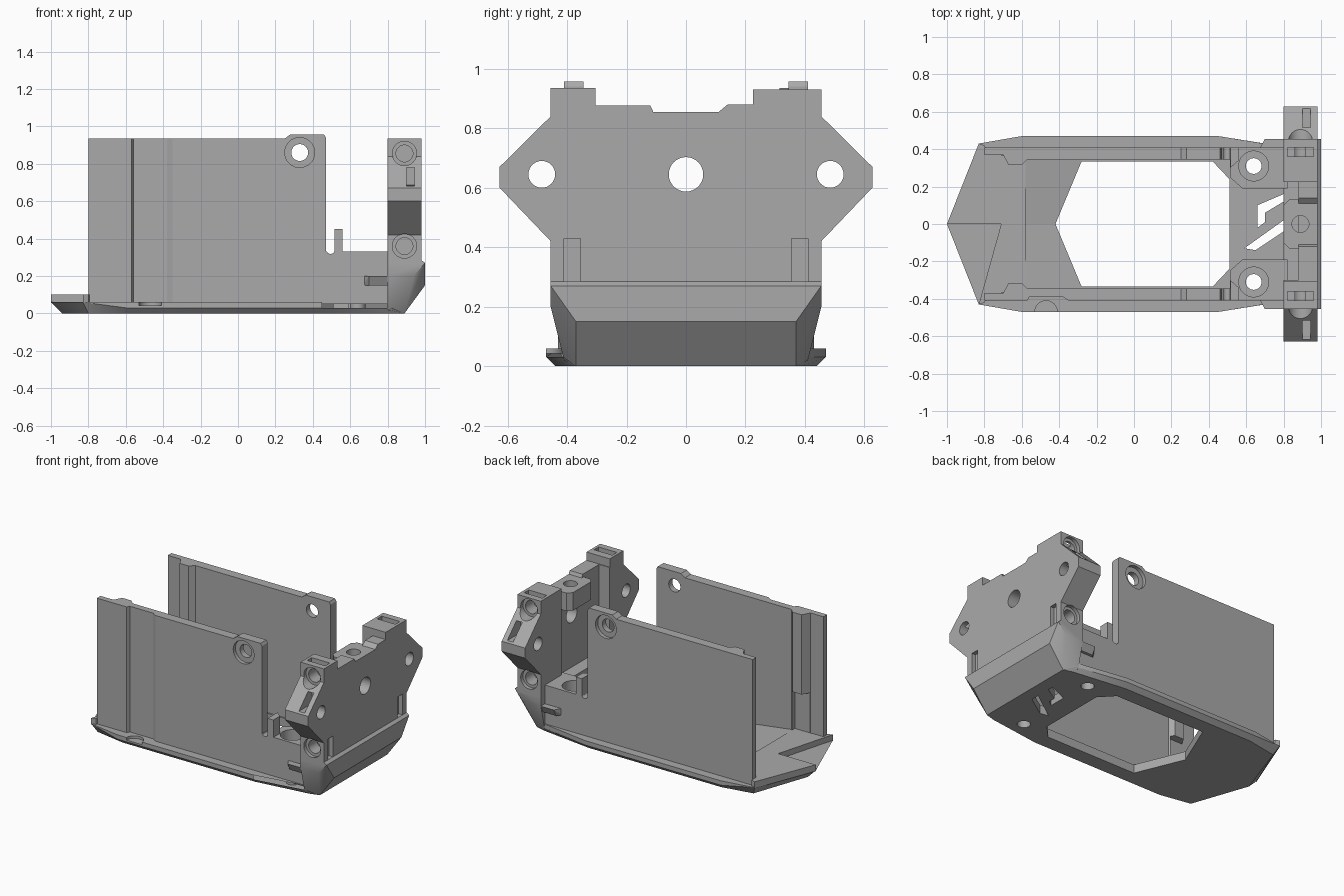
import bpy, bmesh, math
from mathutils import Vector

if "Cube" in bpy.data.objects:
    bpy.data.objects.remove(bpy.data.objects["Cube"])

grey = bpy.data.materials.new("plain grey")
grey.use_nodes = True
GREY = (0.4, 0.4, 0.4, 1)
grey.diffuse_color = GREY
grey.node_tree.nodes["Principled BSDF"].inputs["Base Color"].default_value = GREY


def finish(name, bm):
    bmesh.ops.recalc_face_normals(bm, faces=bm.faces)
    mesh = bpy.data.meshes.new(name)
    bm.to_mesh(mesh)
    bm.free()
    mesh.materials.append(grey)
    ob = bpy.data.objects.new(name, mesh)
    bpy.context.collection.objects.link(ob)
    return ob


def place(axis, a, b, c):
    return {"x": (c, a, b), "y": (a, c, b), "z": (a, b, c)}[axis]


def prism(name, pts, axis, lo, hi):
    """Extrude a flat outline along an axis."""
    bm = bmesh.new()
    face = bm.faces.new([bm.verts.new(place(axis, a, b, lo)) for a, b in pts])
    new = bmesh.ops.extrude_face_region(bm, geom=[face])["geom"]
    shift = Vector(place(axis, 0, 0, hi - lo))
    bmesh.ops.translate(bm, vec=shift, verts=[v for v in new if isinstance(v, bmesh.types.BMVert)])
    return finish(name, bm)


def hull(name, pts):
    bm = bmesh.new()
    verts = [bm.verts.new(p) for p in pts]
    bmesh.ops.convex_hull(bm, input=verts)
    bmesh.ops.dissolve_limit(bm, angle_limit=0.01, verts=bm.verts, edges=bm.edges)
    return finish(name, bm)


def box(name, x0, x1, y0, y1, z0, z1):
    return prism(name, [(x0, y0), (x1, y0), (x1, y1), (x0, y1)], "z", z0, z1)


def rod(axis, a, b, lo, hi, r, sides=32):
    ring = [2 * math.pi * i / sides for i in range(sides)]
    return prism("cutter", [(a + r * math.cos(t), b + r * math.sin(t)) for t in ring], axis, lo, hi)


def cut(ob, cutters):
    bpy.context.view_layer.objects.active = ob
    for c in cutters:
        c.hide_render = True
        mod = ob.modifiers.new("cut", "BOOLEAN")
        mod.operation, mod.solver, mod.object = "DIFFERENCE", "EXACT", c
        bpy.ops.object.modifier_apply(modifier=mod.name)
        bpy.data.objects.remove(c)


def both(half):
    """Mirror a half outline across y = 0 and close it."""
    return half + [(x, -y) for x, y in reversed(half) if y != 0]


# base tray with chamfered underside and a large opening
rim = both([(-1, 0), (-.83, .43), (-.6, .47), (.45, .47), (.7, .43), (.82, .41), (.89, .37)])
sole = both([(-.94, 0), (-.8, .4), (-.58, .44), (.44, .44), (.7, .4), (.82, .39), (.89, .37)])
side = [p for p in rim if p[0] > -.7]
base = hull("base_tray", [(x, y, .06) for x, y in rim] + [(x, y, .03) for x, y in side]
            + [(x, y, 0) for x, y in sole])
opening = prism("cutter", both([(-.42, 0), (-.28, .335), (.42, .335), (.51, .24)]), "z", -.1, .2)
vents = [prism("cutter", [(.59, -.13), (.65, -.14), (.8, -.04), (.8, .02)], "z", -.1, .2),
         prism("cutter", [(.66, .1), (.66, -.02), (.7, .01), (.7, .06), (.8, .12), (.8, .16)], "z", -.1, .2)]
cut(base, [opening] + vents + [rod("z", .64, s * .31, -.1, .2, .042) for s in (-1, 1)])

# raised nose floor and the ramp behind it
prism("nose_floor", both([(-1, 0), (-.83, .43), (-.8, .42), (-.78, .38), (-.58, .345)]) + [(-.71, 0)],
      "z", .055, .1)
for s, label in ((1, "left"), (-1, "right")):
    top = [(-.71, 0, .1), (-.58, s * .345, .1), (-.28, s * .345, .06), (-.42, 0, .06)]
    hull(label + "_floor_ramp", top + [(x, y, .05) for x, y, z in top])

for s, label in ((1, "left"), (-1, "right")):
    # tall side wall: the right one has a shallow outer recess
    recess = [(-.57, .41), (-.56, .39), (-.38, .39), (-.35, .41)] if s < 0 else []
    plan = [(-.8, .41)] + recess + [(.47, .41), (.47, .345), (-.57, .345), (-.6, .315), (-.67, .315),
                                  (-.7, .37), (-.8, .37)]
    wall = prism(label + "_wall", [(x, s * y) for x, y in plan], "z", .05, .935)
    lower_rib = box("cutter", -.71, -.58, *sorted((s * .25, s * .368)), .1, .38)
    cut(wall, [lower_rib, rod("y", .33, .86, -.6, .6, .045),
               rod("y", .33, .86, *sorted((s * .385, s * .6)), .08)])
    tab = prism(label + "_wall_tab", [(.25, .935), (.28, .957), (.46, .957), (.47, .94), (.47, .93), (.25, .93)],
                "y", *sorted((s * .345, s * .41)))
    cut(tab, [rod("y", .33, .86, *sorted((s * .385, s * .6)), .08)])
    if s < 0:
        cut(base, [rod("z", -.47, -.47, .042, .2, .06)])

    # low corner block with counterbored screw hole
    block = prism(label + "_corner_block",
                  [(x, s * y) for x, y in [(.46, .41), (.82, .41), (.82, .19), (.58, .19), (.512, .25),
                                          (.512, .345), (.46, .345)]], "z", .05, .33)
    cut(block, [rod("z", .64, s * .31, 0, .5, .042), rod("z", .64, s * .31, .22, .5, .08),
                rod("y", .495, .34, -.6, .6, .022)])
    prism(label + "_post", [(.515, s * .41), (.56, s * .41), (.56, s * .34), (.515, s * .3)], "z", .3, .45)

    # small side wing ahead of the bumper
    hull(label + "_side_wing", [(x, s * y, z) for x, y, z in
         [(.67, .4, .2), (.7, .455, .2), (.9, .455, .2), (.9, .4, .2),
          (.67, .4, .15), (.7, .43, .15), (.9, .43, .15), (.9, .4, .15)]])

# angled end bumper
hull("end_bumper", [(x, s * y, z) for s in (-1, 1) for x, y, z in
     [(.8, .455, .27), (.98, .455, .285), (1, .455, .27), (.8, .455, .2), (.94, .455, .2), (1, .37, .15),
      (.8, .41, .15), (.91, .41, .15), (.89, .37, 0), (.8, .41, .02), (.8, .37, 0)]])

# end panel with two outward ears
profile = [(-.455, .25), (.455, .25), (.455, .42), (.627, .6), (.627, .67), (.455, .84), (.455, .93),
           (.225, .93), (.225, .88), (.14, .88), (.11, .855), (-.11, .855), (-.12, .877),
           (-.305, .877), (-.305, .935), (-.455, .935), (-.455, .84), (-.627, .67), (-.627, .6), (-.455, .42)]
panel = prism("end_panel", profile, "x", .8, .98)
cutters = [box("cutter", .7, .88, -.3, .225, .27, 1.1), rod("x", 0, .645, .7, 1.1, .058)]
for s in (-1, 1):
    cutters += [rod("x", s * .485, .645, .7, 1.1, .045),
                box("cutter", .95, 1.1, *sorted((s * .355, s * .41)), .285, .43),
                box("cutter", .82, .96, *sorted((s * .36, s * .41)), .89, 1.1),
                box("cutter", .9, .945, *sorted((s * .47, s * .7)), .68, .78)]
    for z in (.36, .855):
        cutters += [rod("y", .89, z, *sorted((s * .43, s * .8)), .065),
                    rod("y", .89, z, *sorted((s * .34, s * .8)), .045)]
cut(panel, cutters)

# central screw boss on the panel
boss = prism("panel_boss", [(.9, -.13), (.83, -.13), (.8, -.1), (.8, .1), (.83, .13), (.9, .13)], "z", .73, .855)
cut(boss, [rod("z", .89, 0, .5, 1.1, .045)])
cut(panel, [rod("z", .89, 0, .73, 1.1, .045)])

# crisp edges with smooth bores
for ob in bpy.context.collection.objects:
    if ob.type == "MESH":
        bpy.ops.object.select_all(action="DESELECT")
        ob.select_set(True)
        bpy.context.view_layer.objects.active = ob
        bpy.ops.object.shade_smooth_by_angle(angle=math.radians(25))
